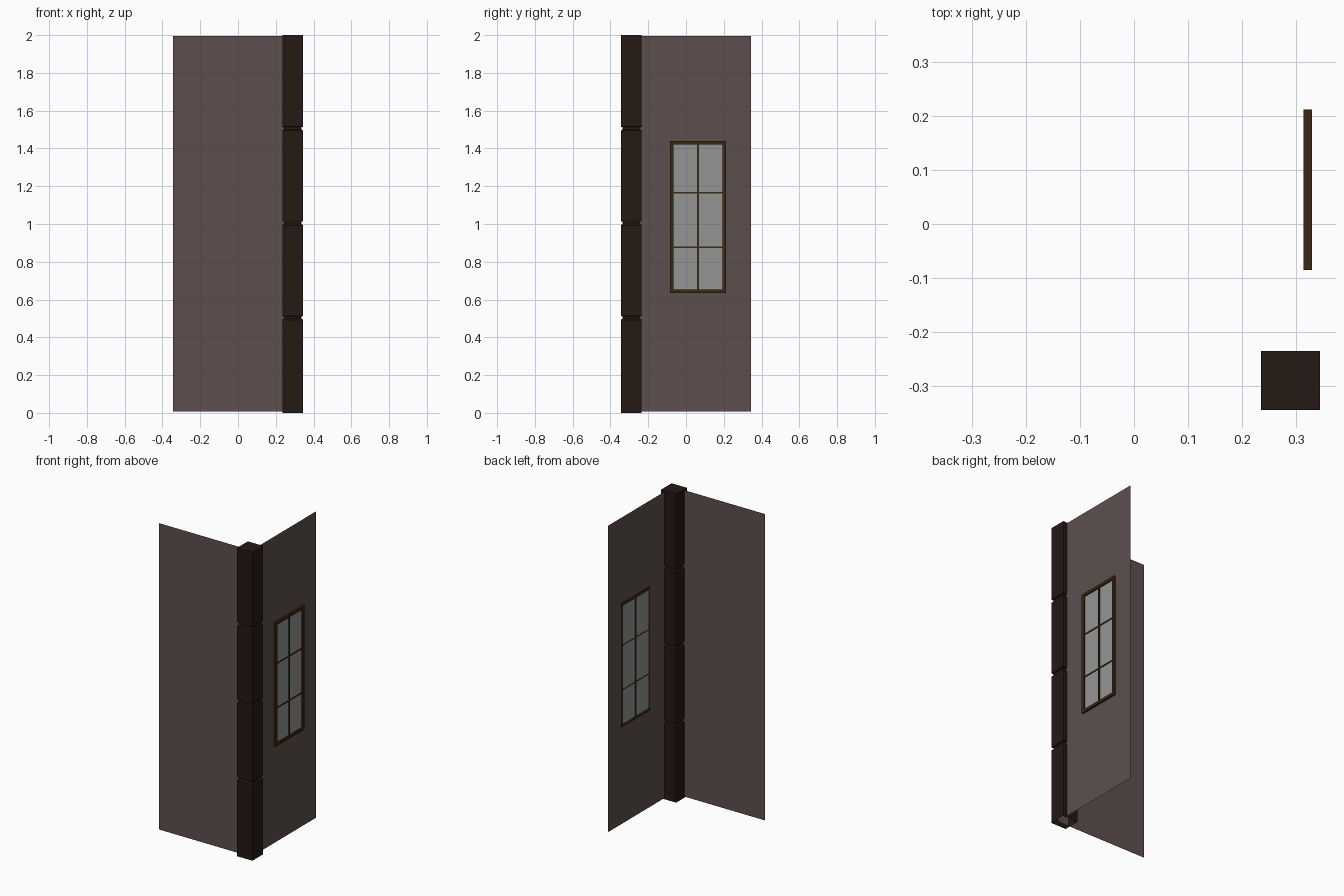
import bpy, bmesh

if "Cube" in bpy.data.objects:
    bpy.data.objects.remove(bpy.data.objects["Cube"])


def material(name, rgb):
    m = bpy.data.materials.new(name)
    m.diffuse_color = (*rgb, 1)
    m.use_nodes = True
    m.node_tree.nodes["Principled BSDF"].inputs["Base Color"].default_value = m.diffuse_color
    return m


WALL = material("plaster", (0.107, 0.078, 0.076))
POST = material("dark_timber", (0.018, 0.009, 0.007))
FRAME = material("brown_trim", (0.04, 0.021, 0.005))
GLASS = material("pane_grey", (0.3, 0.3, 0.3))


def finish(name, bm, mat):
    me = bpy.data.meshes.new(name)
    bm.to_mesh(me)
    bm.free()
    ob = bpy.data.objects.new(name, me)
    me.materials.append(mat)
    bpy.context.collection.objects.link(ob)
    return ob


def box(name, x, y, z, mat):
    bm = bmesh.new()
    bmesh.ops.create_cube(bm, size=1)
    for v in bm.verts:
        v.co = [a + (c + 0.5) * (b - a) for c, (a, b) in zip(v.co, (x, y, z))]
    return finish(name, bm, mat)


def panel(name, corners, mat):
    bm = bmesh.new()
    bm.faces.new([bm.verts.new(c) for c in corners])
    return finish(name, bm, mat)


# Corner post: square rings stacked up, pinched at three joints, open underneath
cx, cy, half, depth = 0.29, -0.29, 0.055, 0.009
levels = [(0, half)]
for z in (0.505, 1.006, 1.507):
    levels += [(z - 0.013, half), (z - 0.006, half - depth),
               (z + 0.006, half - depth), (z + 0.008, half)]
levels.append((2, half))
bm = bmesh.new()
rings = [[bm.verts.new((cx + sx * h, cy + sy * h, z))
          for sx, sy in ((-1, -1), (1, -1), (1, 1), (-1, 1))] for z, h in levels]
for lo, hi in zip(rings, rings[1:]):
    for i in range(4):
        j = (i + 1) % 4
        bm.faces.new((lo[i], lo[j], hi[j], hi[i]))
bm.faces.new(rings[-1])
finish("corner_post", bm, POST)

# Two thin walls meeting inside the post
zb, zt, w, end = 0.008, 1.995, 0.318, 0.345
panel("front_wall", [(-end, -w, zb), (w, -w, zb), (w, -w, zt), (-end, -w, zt)], WALL)
panel("side_wall", [(w, -w, zb), (w, end, zb), (w, end, zt), (w, -w, zt)], WALL)

# Window: rails top and bottom, stiles at the sides
y0, y1, z0, z1, t = -0.085, 0.212, 0.635, 1.44, 0.019
for name, z in (("bottom_rail", z0), ("top_rail", z1 - t)):
    box(name, (0.314, 0.33), (y0, y1), (z, z + t), FRAME)
for name, y in (("left_stile", y0), ("right_stile", y1 - t)):
    box(name, (0.317, 0.33), (y, y + t), (z0 + t, z1 - t), FRAME)

# Glazing bars
yc = (y0 + y1) / 2
box("mullion", (0.314, 0.326), (yc - 0.006, yc + 0.006), (z0 + t, z1 - t), FRAME)
bars = (0.877, 1.165)
for i, z in enumerate(bars):
    box(f"transom_{i + 1}", (0.315, 0.325), (y0 + t, y1 - t), (z - 0.004, z + 0.004), FRAME)

# Glass showing on both faces of the wall
box("glass", (0.3155, 0.321), (y0 + t, y1 - t), (z0 + t, z1 - t), GLASS)
